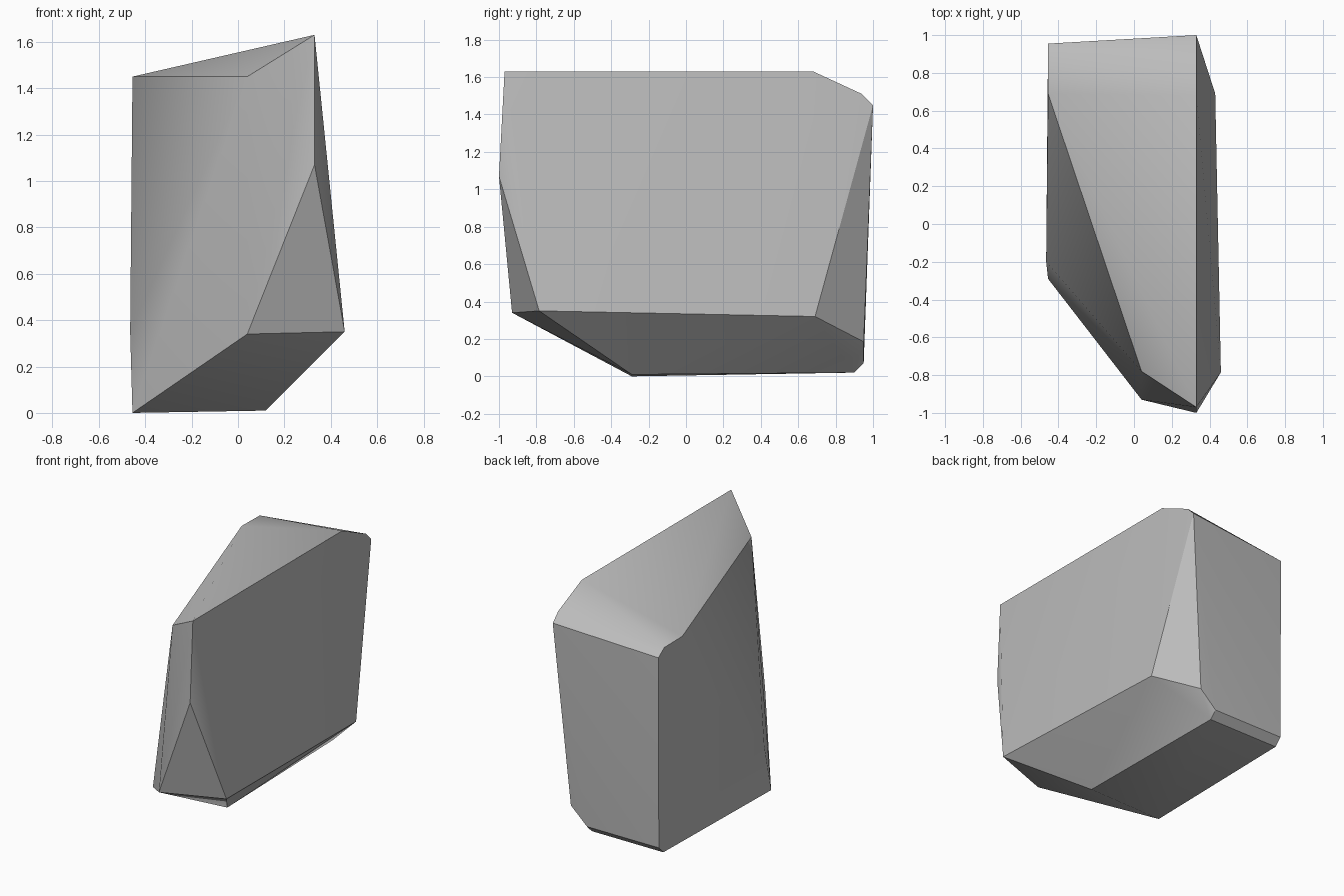
import bpy
import bmesh
from math import radians

default_cube = bpy.data.objects.get("Cube")
if default_cube:
    bpy.data.objects.remove(default_cube, do_unlink=True)


def flat_material(name, colour):
    """Make a plain material with one colour."""
    material = bpy.data.materials.new(name)
    material.use_nodes = True
    rgba = (*colour, 1.0)
    material.diffuse_color = rgba
    shader = next(n for n in material.node_tree.nodes if n.type == "BSDF_PRINCIPLED")
    shader.inputs["Base Color"].default_value = rgba
    shader.inputs["Roughness"].default_value = 0.9
    return material


def profile(x, yz_pairs):
    """Corner points lying in one plane across x."""
    return [(x, y, z) for y, z in yz_pairs]


def hull_object(name, corners, material, sharp_angle):
    """Wrap corner points in a convex stone and keep its hard edges."""
    bm = bmesh.new()
    for corner in corners:
        bm.verts.new(corner)
    bmesh.ops.convex_hull(bm, input=bm.verts[:])
    loose = [v for v in bm.verts if not v.link_faces]
    bmesh.ops.delete(bm, geom=loose, context="VERTS")
    bmesh.ops.recalc_face_normals(bm, faces=bm.faces[:])
    mesh = bpy.data.meshes.new(name)
    bm.to_mesh(mesh)
    bm.free()
    mesh.materials.append(material)
    stone = bpy.data.objects.new(name, mesh)
    bpy.context.collection.objects.link(stone)
    bpy.ops.object.select_all(action="DESELECT")
    stone.select_set(True)
    bpy.context.view_layer.objects.active = stone
    bpy.ops.object.shade_smooth_by_angle(angle=sharp_angle)
    return stone


# Tall ridge along the top, with its chamfered back and front corner
ridge = profile(0.33, [(-0.97, 1.63), (0.68, 1.63), (0.94, 1.51), (1, 1.45), (-1, 1.07)])

# Lower shoulder on the other side of the sloping top
shoulder = profile(-0.455, [(0.69, 1.45), (0.89, 1.447), (0.955, 1.4)])
shoulder.append((0.04, -0.78, 1.45))

# Widest line of the flanks
flanks = [(0.46, -0.785, 0.35), (0.43, 0.69, 0.32), (0.04, -0.93, 0.34),
          (-0.465, -0.2, 0.35)]

# Narrow base with a bevel along the back edge
back_bevel = [(0.9, 0.02), (0.95, 0.07)]
base = profile(-0.455, back_bevel) + profile(0.1, back_bevel)
base += [(-0.455, -0.29, 0), (0.12, -0.29, 0.01), (0.225, 0.95, 0.185)]

stone_grey = flat_material("stone grey", (0.5, 0.5, 0.5))
hull_object("rock", ridge + shoulder + flanks + base, stone_grey, radians(30))
